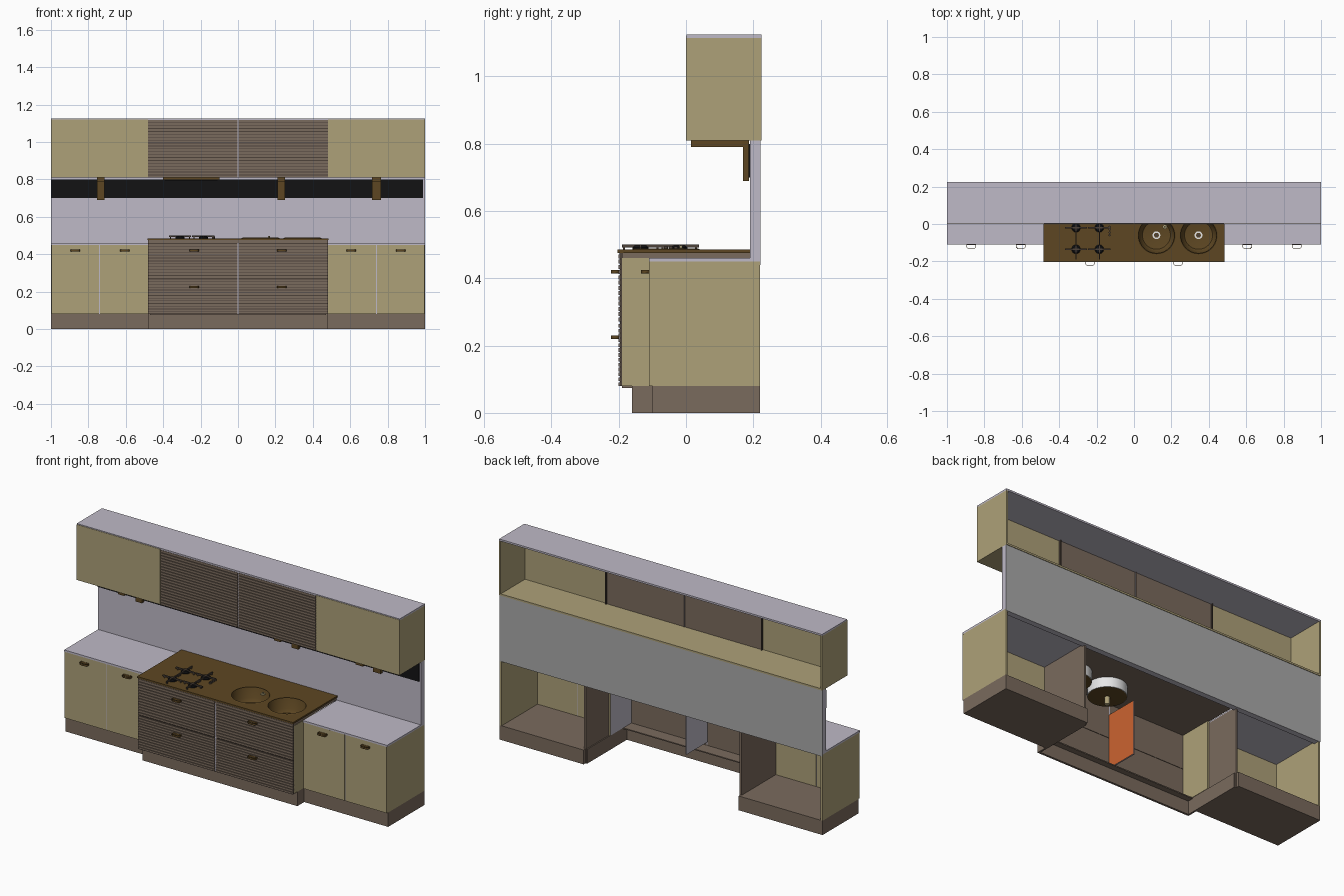
import bpy, bmesh, math
from mathutils import Vector

if "Cube" in bpy.data.objects:
    bpy.data.objects.remove(bpy.data.objects["Cube"])


def material(name, r, g, b):
    m = bpy.data.materials.new(name)
    m.use_nodes = True
    m.diffuse_color = (r, g, b, 1)
    bsdf = next(n for n in m.node_tree.nodes if n.type == "BSDF_PRINCIPLED")
    bsdf.inputs["Base Color"].default_value = (r, g, b, 1)
    return m


LILAC = material("pale lilac", .52, .49, .57)
GOLD = material("khaki gold", .42, .355, .19)
BROWN = material("taupe brown", .195, .145, .11)
DARK = material("dark bronze", .11, .062, .016)
GROOVE = material("groove brown", .075, .055, .042)
BLACK = material("black", .006, .006, .007)
ORANGE = material("orange", .6, .125, .03)
WHITE = material("white", .8, .8, .8)
GREY = material("grey", .4, .4, .4)


def finish(name, bm, mat):
    bmesh.ops.recalc_face_normals(bm, faces=bm.faces)
    me = bpy.data.meshes.new(name)
    bm.to_mesh(me)
    bm.free()
    me.materials.append(mat)
    ob = bpy.data.objects.new(name, me)
    bpy.context.collection.objects.link(ob)
    return ob


def box(name, mat, x, y, z):
    """Box from (low, high) ranges on each axis."""
    bm = bmesh.new()
    bmesh.ops.create_cube(bm, size=1)
    for v in bm.verts:
        v.co = Vector([(a + b) / 2 + c * (b - a) for (a, b), c in zip((x, y, z), v.co)])
    return finish(name, bm, mat)


def paint(ob, mat, rule):
    ob.data.materials.append(mat)
    for p in ob.data.polygons:
        if rule(p):
            p.material_index = len(ob.data.materials) - 1


def lathe(name, mat, profile, x, y, steps=40):
    """Spin (radius, height) points round a vertical axis."""
    bm = bmesh.new()
    vs = [bm.verts.new((x + r, y, z)) for r, z in profile]
    edges = [bm.edges.new(pair) for pair in zip(vs, vs[1:])]
    bmesh.ops.spin(bm, geom=vs + edges, cent=(x, y, 0), axis=(0, 0, 1),
                   angle=math.tau, steps=steps, use_duplicate=False)
    bmesh.ops.remove_doubles(bm, verts=bm.verts, dist=1e-5)
    ob = finish(name, bm, mat)
    ob.data.shade_smooth()
    ob.data.set_sharp_from_angle(angle=math.radians(35))
    return ob


def span(s, a, b):
    """Range a..b mirrored to side s."""
    return (a, b) if s > 0 else (-b, -a)


def slats(name, x, y, z, count):
    """Ribbed front: dark backing with a stack of slats."""
    box(name + "_backing", GROOVE, x, (y + .004, y + .012), z)
    step = (z[1] - z[0]) / count
    slat = box(name + "_slats", BROWN, x, (y, y + .005), (z[0], z[0] + step * .76))
    arr = slat.modifiers.new("stack", "ARRAY")
    arr.count = count
    arr.use_relative_offset = False
    arr.use_constant_offset = True
    arr.constant_offset_displace = (0, 0, step)
    box(name + "_inside", BROWN, x, (y + .012, y + .014), z)


def handle(name, x, y, z):
    """Flat oval loop standing out from the front."""
    cu = bpy.data.curves.new(name, "CURVE")
    cu.dimensions = "3D"
    sp = cu.splines.new("POLY")
    pts = [(-.024, 0), (-.024, -.014), (-.016, -.022), (.016, -.022), (.024, -.014), (.024, 0)]
    sp.points.add(len(pts) - 1)
    for p, (px, py) in zip(sp.points, pts):
        p.co = (px, py, 0, 1)
    sp.use_cyclic_u = True
    cu.extrude = .004
    cu.bevel_depth = .0015
    cu.materials.append(DARK)
    ob = bpy.data.objects.new(name, cu)
    ob.location = (x, y, z)
    bpy.context.collection.objects.link(ob)


# Side base cabinets, open at the back
for s, n in ((1, "left"), (-1, "right")):
    box(n + "_plinth", BROWN, span(s, .48, 1), (-.10, .22), (0, .08))
    box(n + "_end_panel", GOLD, span(s, .988, 1), (-.10, .22), (.08, .45))
    box(n + "_inner_panel", BROWN, span(s, .476, .488), (-.10, .205), (.0, .45))
    box(n + "_worktop", LILAC, span(s, .48, 1), (-.11, .2), (.45, .46))
    for i, (a, b) in enumerate(((.482, .738), (.742, .998))):
        box(f"{n}_door_{i}", GOLD, span(s, a, b), (-.11, -.098), (.08, .45))
    box(n + "_door_gap", LILAC, span(s, .738, .742), (-.106, -.1), (.08, .45))
    for hx in (.605, .87):
        handle(n + "_door_handle", s * hx, -.11, .42)

# Centre island base, open below and behind
for s, n in ((1, "left"), (-1, "right")):
    side = box(n + "_centre_side", GOLD, span(s, .468, .48), (-.19, 0), (.08, .46))
    if s > 0:
        paint(side, LILAC, lambda p: p.normal.x < -.5)
    box(n + "_centre_plinth_return", BROWN, span(s, .47, .48), (-.16, .2), (0, .08))
    for r, (lo, hi) in (("lower", (.08, .268)), ("upper", (.272, .475))):
        slats(f"{n}_{r}_drawer", span(s, .004, .48), -.2, (lo, hi), 13)
    for hz in (.225, .42):
        handle(n + "_drawer_handle", s * .235, -.2, hz)
box("centre_gap", LILAC, (-.004, .004), (-.196, -.188), (.08, .475))
box("drawer_rail", GROOVE, (-.48, .48), (-.194, -.188), (.266, .274))
box("centre_plinth", BROWN, (-.48, .48), (-.16, -.148), (0, .08))
box("plinth_ledge", BROWN, (-.47, .47), (-.19, -.115), (.074, .08))
divider = box("centre_divider", LILAC, (-.004, .004), (-.186, 0), (.1, .4))
paint(divider, ORANGE, lambda p: p.normal.x > .5)

# Island top with two round openings
SINKS = ((.12, -.06), (.345, -.06))
apron = box("counter_apron", BROWN, (-.478, .478), (-.198, .19), (.46, .476))
counter = box("counter", DARK, (-.483, .483), (-.203, .19), (.476, .485))
for i, (sx, sy) in enumerate(SINKS):
    bm = bmesh.new()
    bmesh.ops.create_cone(bm, cap_ends=True, segments=40, radius1=.096, radius2=.096, depth=.2)
    cutter = finish(f"sink_cutter_{i}", bm, DARK)
    cutter.location = (sx, sy, .47)
    cutter.hide_render = True
    cutter.hide_set(True)
    for target in (apron, counter):
        mod = target.modifiers.new("opening", "BOOLEAN")
        mod.object = cutter
        mod.operation = "DIFFERENCE"
        mod.solver = "EXACT"
    lathe("sink_bowl", DARK, [(0, .405), (.03, .405), (.075, .412), (.09, .43), (.095, .484),
                              (.097, .488), (.102, .485)], sx, sy)
    lathe("sink_shell", WHITE, [(.094, .405), (.098, .405), (.098, .46), (.094, .46)], sx, sy)
    lathe("sink_underside", DARK, [(0, .4), (.096, .404)], sx, sy)
    lathe("drain_ring", WHITE, [(.013, .406), (.013, .411), (.021, .411), (.021, .406)], sx, sy, 24)
    lathe("drain_cap", GROOVE, [(0, .409), (.009, .409), (.009, .405)], sx, sy, 16)
    lathe("waste_pipe", GOLD, [(0, .36), (.013, .36), (.013, .402)], sx, sy, 20)
lathe("tap_button", GOLD, [(.012, .485), (.012, .489), (.005, .49), (.005, .498), (0, .498)],
      .165, -.015, 16)

# Hob: grates, burners and knobs
for bx in (-.31, -.185):
    box("grate_bar_long", GROOVE, (bx - .003, bx + .003), (-.19, .038), (.492, .5))
    for by in (-.135, -.02):
        lathe("burner", BLACK, [(.024, .485), (.024, .492), (.018, .497), (0, .497)], bx, by, 20)
        box("grate_bar_cross", GROOVE, (bx - .06, bx + .06), (by - .003, by + .003), (.492, .5))
        for d in (-.05, .05):
            box("grate_foot", GROOVE, (bx + d - .003, bx + d + .003), (by - .003, by + .003), (.485, .493))
            box("grate_foot", GROOVE, (bx - .003, bx + .003), (by + d - .003, by + d + .003), (.485, .493))
for i in range(4):
    lathe("hob_knob", GROOVE, [(.006, .485), (.006, .494), (0, .494)], -.13, -.06 + i * .015, 12)

# Splashback with a dark band along its top
splash = box("splashback", LILAC, (-1, 1), (.19, .222), (.44, .81))
paint(splash, GREY, lambda p: p.normal.y > .5)
box("dark_band", BLACK, (-1, .99), (.186, .19), (.70, .80))

# Wall cabinets, open at the back
box("wall_cabinet_top", LILAC, (-1, 1), (.002, .225), (1.115, 1.125))
box("wall_cabinet_floor", GOLD, (-1, 1), (.01, .225), (.81, .82))
for s, n in ((1, "left"), (-1, "right")):
    box(n + "_wall_end", GOLD, span(s, .99, 1), (.01, .225), (.81, 1.12))
    box(n + "_wall_door", GOLD, span(s, .482, 1), (0, .01), (.81, 1.12))
    slats(n + "_ribbed_door", span(s, .004, .48), 0, (.81, 1.12), 20)
    box(n + "_wall_door_edge", GROOVE, span(s, .479, .485), (.008, .022), (.82, 1.115))
gap = box("wall_door_gap", LILAC, (-.004, .004), (.004, .018), (.81, 1.12))
paint(gap, GROOVE, lambda p: p.normal.y > .5)

# Lamp brackets and extractor under the wall cabinets
for lx in (-.735, .232, .74):
    w = .024 if lx > .5 else .02
    box("lamp_arm", DARK, (lx - w, lx + w), (.015, .188), (.79, .81))
    box("lamp_back", DARK, (lx - w, lx + w), (.17, .188), (.69, .79))
box("extractor", DARK, (-.4, -.1), (.06, .17), (.797, .81))
for i in range(5):
    y = .07 + i * .02
    box("extractor_slot", BLACK, (-.39, -.11), (y, y + .01), (.795, .797))
